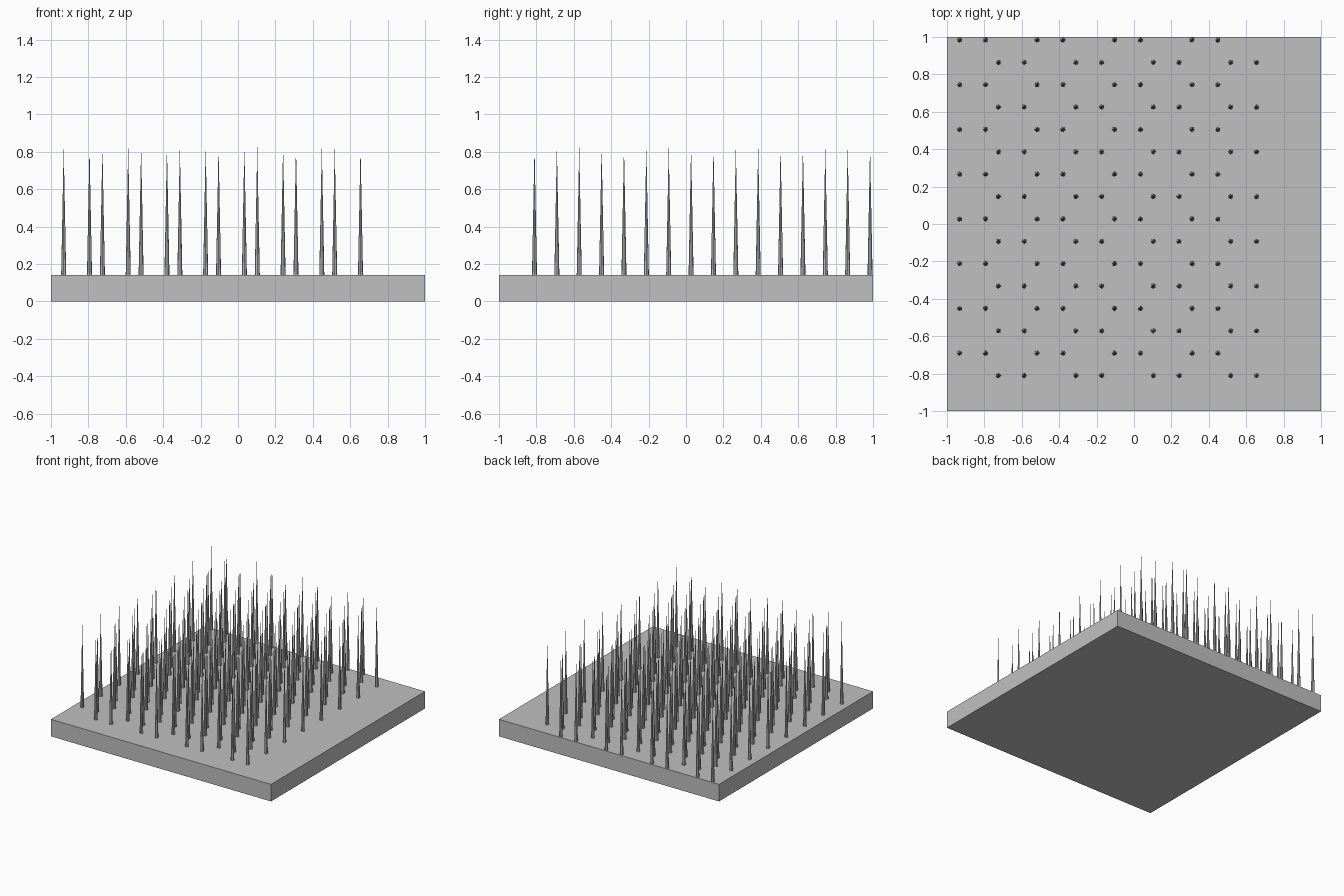
import bpy
import bmesh
from mathutils import Matrix

cube = bpy.data.objects.get("Cube")
if cube:
    bpy.data.objects.remove(cube, do_unlink=True)

SLAB_TOP = 0.14
TIP_Z = 0.83
SPACING = 0.138              # distance between neighbouring spikes
ROW_STEP = SPACING * 0.8667  # honeycomb row distance
FIRST_X, FIRST_Y = -0.932, 0.984

grey = bpy.data.materials.new("light grey")
grey.use_nodes = True
colour = (0.53, 0.53, 0.53, 1)
grey.diffuse_color = colour
grey.node_tree.nodes["Principled BSDF"].inputs["Base Color"].default_value = colour


def add_object(name, bm):
    mesh = bpy.data.meshes.new(name)
    bm.to_mesh(mesh)
    bm.free()
    mesh.materials.append(grey)
    obj = bpy.data.objects.new(name, mesh)
    bpy.context.collection.objects.link(obj)
    return obj


# Square base slab
bm = bmesh.new()
bmesh.ops.create_cube(bm, size=1, matrix=Matrix.Translation((0, 0, SLAB_TOP / 2))
                      @ Matrix.Diagonal((2, 2, SLAB_TOP, 1)))
add_object("base_slab", bm)

# Thin tapered spikes in a honeycomb: pairs along x, alternate rows shifted
bm = bmesh.new()
height = TIP_Z - SLAB_TOP
for row in range(16):
    y = FIRST_Y - row * ROW_STEP
    shift = 1.5 * SPACING * (row % 2)
    for pair in range(4):
        for side in range(2):
            x = FIRST_X + shift + (3 * pair + side) * SPACING
            bmesh.ops.create_cone(
                bm, cap_ends=True, segments=8, radius1=0.0135, radius2=0, depth=height,
                matrix=Matrix.Translation((x, y, SLAB_TOP + height / 2)))
bmesh.ops.remove_doubles(bm, verts=bm.verts, dist=0.0001)
add_object("spikes", bm)
